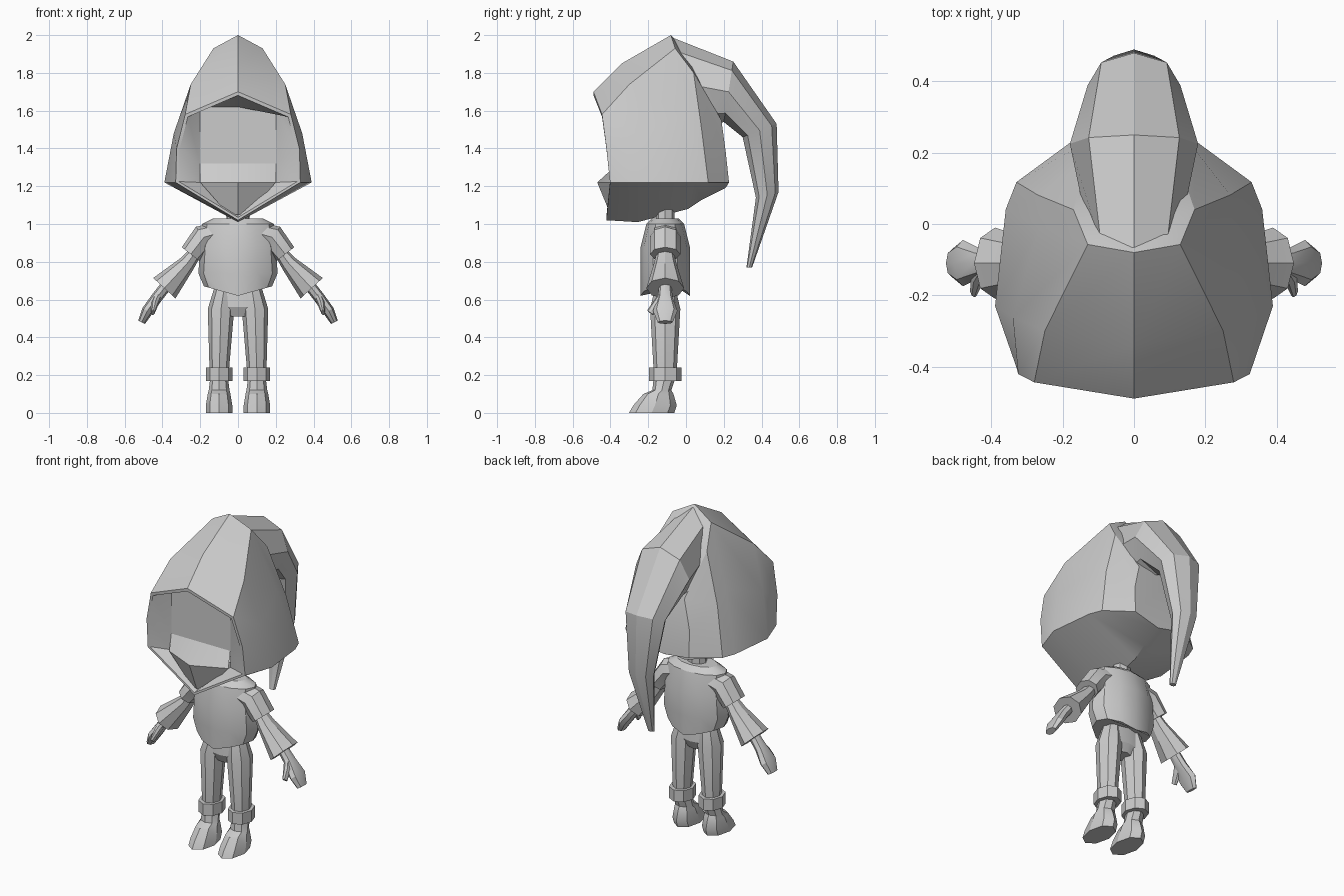
import bpy, bmesh, math
from mathutils import Vector

cube = bpy.data.objects.get("Cube")
if cube:
    bpy.data.objects.remove(cube)

shade = (.6, .6, .6, 1)
grey = bpy.data.materials.new("plain grey")
grey.use_nodes = True
grey.diffuse_color = shade
grey.node_tree.nodes["Principled BSDF"].inputs["Base Color"].default_value = shade

BODY_Y = -.11      # depth of the body's centre line
CHEEK_Z = 1.22     # height of the hood's widest edge


def loft(name, rings, start_cap=True, end_cap=True, closed=True):
    """Skin a list of equal-length point rings."""
    bm = bmesh.new()
    rows = [[bm.verts.new(point) for point in ring] for ring in rings]
    for upper, lower in zip(rows, rows[1:]):
        count = len(upper)
        for i in range(count if closed else count - 1):
            j = (i + 1) % count
            bm.faces.new((upper[i], upper[j], lower[j], lower[i]))
    if start_cap:
        bm.faces.new(rows[0])
    if end_cap:
        bm.faces.new(rows[-1])
    bmesh.ops.recalc_face_normals(bm, faces=bm.faces)
    mesh = bpy.data.meshes.new(name)
    bm.to_mesh(mesh)
    bm.free()
    mesh.materials.append(grey)
    obj = bpy.data.objects.new(name, mesh)
    bpy.context.collection.objects.link(obj)
    bpy.ops.object.select_all(action='DESELECT')
    obj.select_set(True)
    bpy.context.view_layer.objects.active = obj
    bpy.ops.object.shade_smooth_by_angle(angle=math.radians(28))
    return obj


def mirrored(half):
    """Close a half outline with its mirror image across the middle."""
    return half + [(-x, y, z) for x, y, z in reversed(half) if x > 0]


def ellipse(centre, across, deep, sides=8):
    """Ring of points spanned by two half axes."""
    angles = [math.tau * k / sides for k in range(sides)]
    return [centre + across * math.cos(a) + deep * math.sin(a) for a in angles]


def tube(name, path, sizes, sides=8, level=False):
    """Skin ellipses along a path, level or square to its direction."""
    path = [Vector(point) for point in path]
    rings = []
    for i, (centre, (width, depth)) in enumerate(zip(path, sizes)):
        along = path[min(i + 1, len(path) - 1)] - path[max(i - 1, 0)]
        if level:
            along = Vector((0, 0, -1))
        across = along.cross(Vector((0, 1, 0))).normalized()
        deep = across.cross(along).normalized()
        rings.append(ellipse(centre, across * width, deep * depth, sides))
    return loft(name, rings)


def trunk(name, stations, sides=8):
    """Upright part on the centre line, given as height, width and depth."""
    path = [(0, BODY_Y, z) for z, width, depth in stations]
    return tube(name, path, [station[1:] for station in stations], sides, level=True)


def limb(name, stations, lean=0, level=False):
    """Left and right part, given as x, height, width and depth."""
    for word, side in (("left", 1), ("right", -1)):
        path = [(side * station[0], BODY_Y - lean * i, station[1])
                for i, station in enumerate(stations)]
        tube(word + "_" + name, path, [station[2:] for station in stations], level=level)


def arch(y, top, drop, crown, cheek, keel):
    """Half outline of the hood, leaning back towards its sides and bottom."""
    ridge = top - drop
    outline = [(0, top), (crown, ridge),
               ((crown + cheek) / 2 + .02, (ridge + CHEEK_Z) / 2),
               (cheek, CHEEK_Z), (0, keel)]
    return [(x, y + .1 * (top - z) + .12 * x, z) for x, z in outline]


def rib(outer, inner, width):
    """Ring of the hood tail between its outer and inner edge."""
    outer, inner = Vector((0, *outer)), Vector((0, *inner))
    return ellipse((outer + inner) / 2, Vector((width, 0, 0)), (outer - inner) / 2)


# Face panel: a flat wall above a jutting chin
wall_y, chin_y, brow, jaw = -.36, -.47, 1.62, 1.32
face_rows = [(.2, wall_y, wall_y, brow), (.2, wall_y, wall_y, jaw),
             (.2, -.38, chin_y, CHEEK_Z), (.05, -.38, -.4, 1.05)]
loft("face", [[(-w, side_y, z), (0, middle_y, z), (w, side_y, z)]
              for w, side_y, middle_y, z in face_rows],
     start_cap=False, end_cap=False, closed=False)

# Hood: inner recess, lip and rim, then arches running to the back
recess = [(0, wall_y, brow)] + [(w, wall_y, z) for w, y, middle, z in face_rows[:-1]]
recess.append((0, wall_y, 1.05))
rim = arch(-.49, 1.7, .12, .28, .33, 1.02)
lip = [(x * .95, y, z + (jaw - z) * .05) for x, y, z in rim]
arches = [arch(-.34, 1.85, .11, .25, .39, 1.01),
          arch(-.08, 2, .07, .13, .36, 1.08),
          arch(.01, 1.9, .1, .17, .33, 1.13),
          arch(.17, 1.58, .03, .12, .18, 1.19)]
loft("hood", [mirrored(half) for half in [recess, lip, rim] + arches], start_cap=False)

# Long drooping tail of the hood
loft("hood_tail", [rib((-.08, 1.99), (.05, 1.5), .13), rib((.25, 1.86), (.2, 1.54), .18),
                   rib((.48, 1.53), (.3, 1.46), .13), rib((.49, 1.17), (.37, 1.14), .08),
                   rib((.35, .77), (.32, .77), .02)])

# Neck, tunic and hips
trunk("neck", [(1.12, .05, .05), (1, .06, .05)])
tunic = trunk("tunic", [(1.03, .13, .07), (1, .19, .1), (.88, .2, .13),
                        (.74, .21, .13), (.67, .18, .13)], sides=12)
# The hem dips at front and back
for vertex in tunic.data.vertices:
    if vertex.co.z < .7:
        vertex.co.z -= .05 * (1 - abs(vertex.co.x) / .18)
trunk("hips", [(.68, .12, .06), (.56, .15, .07), (.51, .06, .05)])

# Legs, cuffs and boots
limb("leg", [(.07, .68, .05, .05), (.09, .55, .07, .08), (.1, .2, .05, .06)], level=True)
limb("cuff", [(.1, .24, .07, .085), (.1, .17, .07, .085)])
limb("boot", [(.1, .2, .045, .06), (.1, .12, .055, .05), (.1, .1, .06, .08),
              (.1, .04, .07, .115), (.1, 0, .07, .12)], lean=.018, level=True)

# Shoulder caps and flared sleeves
limb("shoulder", [(.11, .95, .06, .08), (.18, .93, .07, .08), (.25, .84, .06, .08)])
limb("sleeve", [(.21, .87, .03, .04), (.27, .79, .045, .06), (.39, .66, .08, .1)])

# Mitten hands with thumbs
limb("hand", [(.36, .7, .03, .03), (.43, .61, .03, .04),
              (.48, .54, .03, .065), (.51, .48, .02, .04)])
limb("thumb", [(.42, .63, .02, .03), (.44, .58, .02, .025), (.45, .53, .01, .02)], lean=.04)
